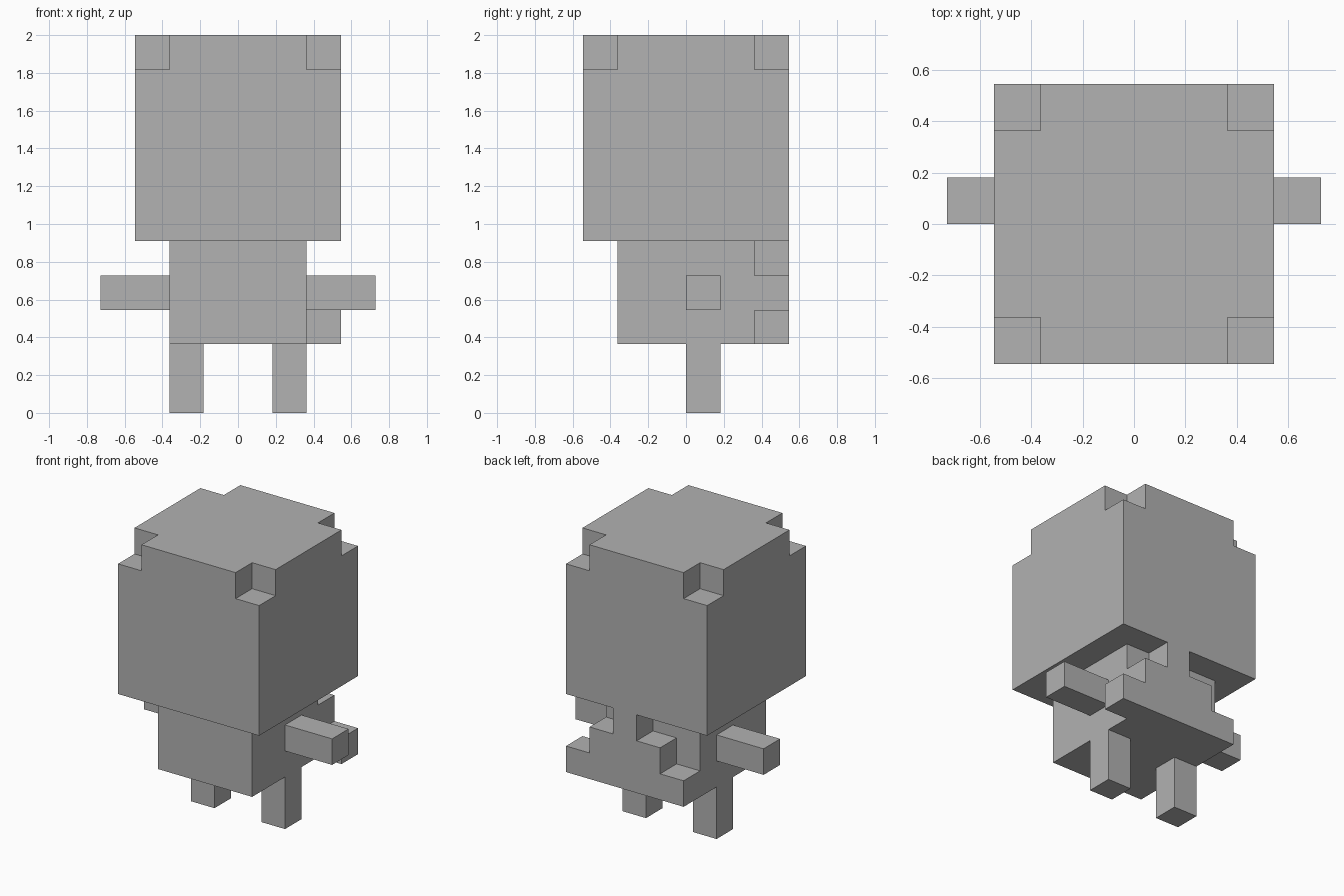
import bpy
import bmesh
from itertools import product
from mathutils import Vector

UNIT = 2 / 11  # edge length of one block

default = bpy.data.objects.get("Cube")
if default:
    bpy.data.objects.remove(default, do_unlink=True)

grey = bpy.data.materials.new("plain grey")
grey.use_nodes = True
GREY = (0.445, 0.445, 0.445, 1)
grey.diffuse_color = GREY
grey.node_tree.nodes["Principled BSDF"].inputs["Base Color"].default_value = GREY


def box(x, y, z):
    """Block cells inside the given (start, end) ranges."""
    return set(product(range(*x), range(*y), range(*z)))


parts = {}

# Head: a cube with the four top corner blocks cut away
head = box((-3, 3), (-3, 3), (5, 11))
parts["head"] = head - set(product((-3, 2), (-3, 2), (10,)))

# Torso
parts["torso"] = box((-2, 2), (-2, 2), (2, 5))

# Stepped tail on the back, widest at the bottom
parts["tail"] = set()
for step in range(3):
    parts["tail"] |= box((step - 2, 3 - step), (2, 3), (2 + step, 3 + step))

# Arms and legs
for side, arm_x, leg_x in (("left", (2, 4), (1, 2)), ("right", (-4, -2), (-2, -1))):
    parts[side + "_arm"] = box(arm_x, (0, 1), (3, 4))
    parts[side + "_leg"] = box(leg_x, (0, 1), (0, 2))

filled = set().union(*parts.values())


def build(name, cells):
    """Skin the outer sides of the cells and merge flat areas."""
    bm = bmesh.new()
    for cell in sorted(cells):
        for axis, sign in product(range(3), (-1, 1)):
            normal = Vector((0, 0, 0))
            normal[axis] = sign
            if tuple(int(c + n) for c, n in zip(cell, normal)) in filled:
                continue
            u = Vector((0, 0, 0))
            u[(axis + 1) % 3] = 0.5
            v = normal.cross(u)
            centre = Vector(cell) + Vector((0.5, 0.5, 0.5)) + normal / 2
            corners = (centre - u - v, centre + u - v, centre + u + v, centre - u + v)
            bm.faces.new([bm.verts.new(c * UNIT) for c in corners])
    bmesh.ops.remove_doubles(bm, verts=bm.verts, dist=0.001)
    bmesh.ops.dissolve_limit(bm, angle_limit=0.01, verts=bm.verts, edges=bm.edges)
    mesh = bpy.data.meshes.new(name)
    bm.to_mesh(mesh)
    bm.free()
    mesh.materials.append(grey)
    bpy.context.collection.objects.link(bpy.data.objects.new(name, mesh))


for name, cells in parts.items():
    build(name, cells)
